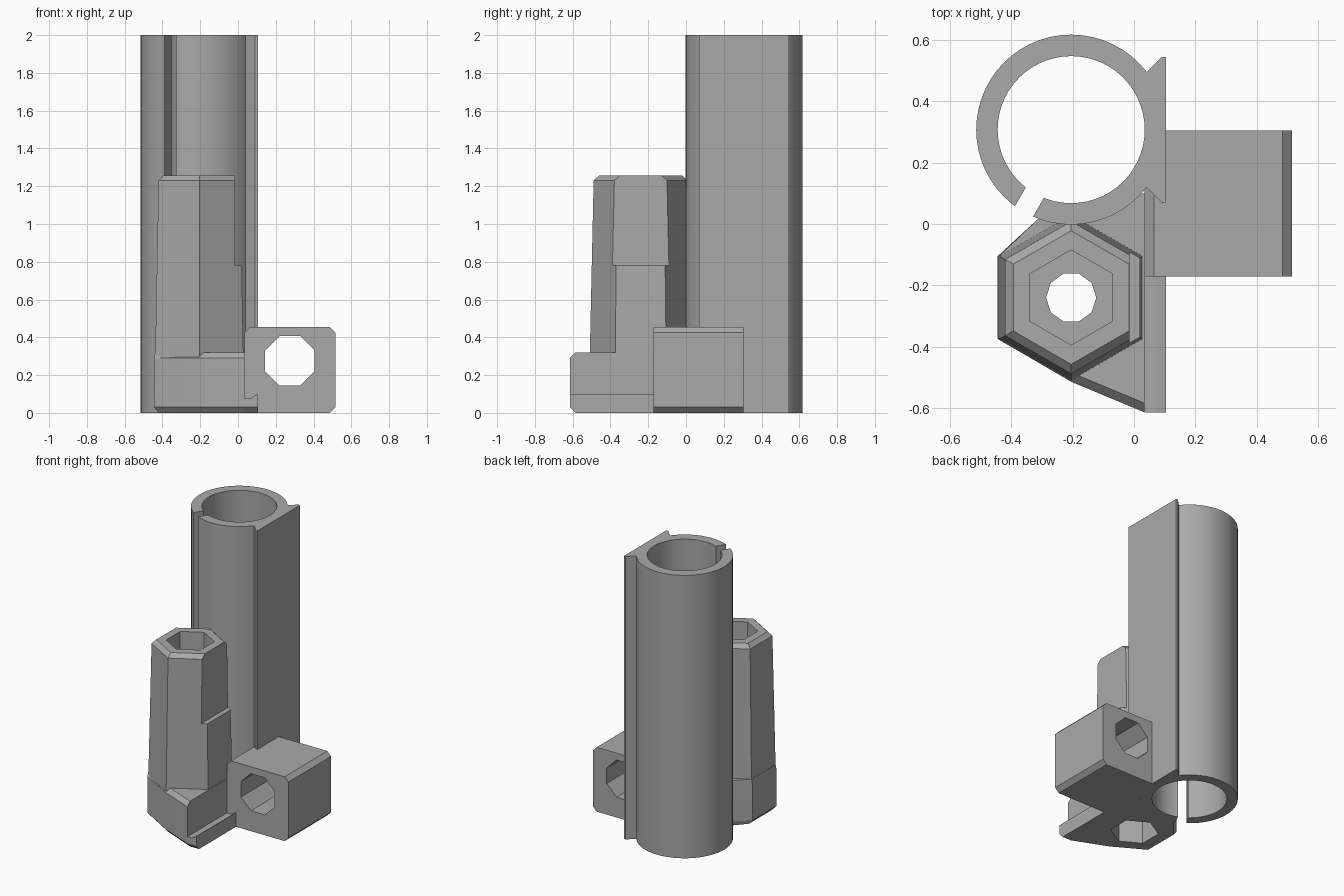
import bpy
from math import cos, sin, pi, radians

cube = bpy.data.objects.get("Cube")
if cube:
    bpy.data.objects.remove(cube)

grey = bpy.data.materials.new("plain grey")
grey.use_nodes = True
GREY = (0.4, 0.4, 0.4, 1)
grey.diffuse_color = GREY
grey.node_tree.nodes["Principled BSDF"].inputs["Base Color"].default_value = GREY


def loft(name, rings):
    """Closed solid through matching counter-clockwise rings of points."""
    n = len(rings[0])
    faces = [tuple(reversed(range(n))),
             tuple(range(n * (len(rings) - 1), n * len(rings)))]
    for r in range(len(rings) - 1):
        for i in range(n):
            a, b = r * n + i, r * n + (i + 1) % n
            faces.append((a, b, b + n, a + n))
    mesh = bpy.data.meshes.new(name)
    mesh.from_pydata([p for ring in rings for p in ring], [], faces)
    mesh.materials.append(grey)
    obj = bpy.data.objects.new(name, mesh)
    bpy.context.collection.objects.link(obj)
    return obj


def upright(name, levels):
    return loft(name, [[(x, y, z) for x, y in pts] for pts, z in levels])


def along_y(name, pts, y0, y1):
    # x-z profile swept front to back
    return loft(name, [[(x, y, z) for x, z in pts] for y in (y1, y0)])


def ngon(cx, cy, r, n, turn=0.0):
    return [(cx + r * cos(turn + 2 * pi * i / n),
             cy + r * sin(turn + 2 * pi * i / n)) for i in range(n)]


def combine(target, tool, operation):
    mod = target.modifiers.new(operation.lower(), 'BOOLEAN')
    mod.operation, mod.object, mod.solver = operation, tool, 'EXACT'
    bpy.context.view_layer.objects.active = target
    bpy.ops.object.modifier_apply(modifier=mod.name)
    bpy.data.objects.remove(tool)


TX, TY = -0.205, 0.308    # tube axis
PX, PY = -0.205, -0.24    # hexagonal post axis

# Tube body
body = upright("bearing_tube_bracket",
               [(ngon(TX, TY, 0.31, 56), 0), (ngon(TX, TY, 0.31, 56), 2)])

# Flat mounting rail beside the tube
rail = [(0, 0.2), (0.04, 0.12), (0.09, 0.07), (0.105, 0.07),
        (0.105, 0.545), (0.09, 0.545), (0.04, 0.495), (0, 0.42)]
combine(body, upright("mounting_rail", [(rail, 0), (rail, 2)]), 'UNION')

# Base with chamfered lower edge and stepped right side
back = [(0.105, 0.1), (-0.1, 0.1), (-0.27, 0.03), (-0.315, 0.015)]
low = [(-0.42, -0.105), (-0.42, -0.36), (PX, -0.485), (0.035, -0.585), (0.105, -0.585)]
mid = [(-0.445, -0.105), (-0.445, -0.375), (PX, -0.515), (0.035, -0.615), (0.105, -0.615)]
top = [(-0.44, -0.105), (-0.44, -0.372), (PX, -0.485), (0.035, -0.585), (0.105, -0.585)]
base = upright("base", [(low + back, 0), (mid + back, 0.03),
                        (mid + back, 0.29), (top + back, 0.32)])
step = [(0.035, 0.08), (0.07, 0.08), (0.13, 0.115), (0.13, 0.4), (0.035, 0.4)]
combine(base, along_y("step_cutter", step, -0.7, -0.1), 'DIFFERENCE')
combine(body, base, 'UNION')

# Tapered hexagonal post, flattened on its upper right face
post = upright("hex_post", [(ngon(PX, PY, r, 6, pi / 2), z)
                            for r, z in ((0.274, 0.1), (0.249, 1.23), (0.218, 1.258))])
flat = [(-0.015, 0.78), (0.1, 0.78), (0.1, 1.4), (-0.015, 1.4)]
combine(post, along_y("flat_cutter", flat, -0.6, 0.1), 'DIFFERENCE')
combine(body, post, 'UNION')

# Chamfered side block with an octagonal cross hole
block = [(0.035, 0), (0.485, 0), (0.515, 0.03), (0.515, 0.425),
         (0.485, 0.455), (0.065, 0.455), (0.035, 0.425)]
side = along_y("side_block", block, -0.172, 0.305)
combine(side, along_y("cross_hole", ngon(0.275, 0.275, 0.142, 8, pi / 8), -0.4, 0.5),
        'DIFFERENCE')
combine(body, side, 'UNION')

# Tube bore and the slanted slot in its wall
bore = ngon(TX, TY, 0.24, 56)
combine(body, upright("bore", [(bore, -0.1), (bore, 2.1)]), 'DIFFERENCE')
a = radians(240)
ux, uy = cos(a), sin(a)
slot = [(TX + d * ux - w * uy, TY + d * uy + w * ux)
        for d, w in ((0.1, -0.034), (0.34, -0.034), (0.34, 0.034), (0.1, 0.034))]
combine(body, upright("slot", [(slot, -0.1), (slot, 2.1)]), 'DIFFERENCE')

# Post sockets above and below, joined by a narrow hole
socket = ngon(PX, PY, 0.155, 6, pi / 2)
pin = ngon(PX, PY, 0.082, 10)
for name, pts, z0, z1 in (("upper_socket", socket, 0.5, 1.4),
                          ("lower_socket", socket, -0.1, 0.3),
                          ("pin_hole", pin, 0.2, 0.6)):
    combine(body, upright(name, [(pts, z0), (pts, z1)]), 'DIFFERENCE')

# Smooth the round tube while keeping the edges crisp
bpy.ops.object.select_all(action='DESELECT')
body.select_set(True)
bpy.context.view_layer.objects.active = body
bpy.ops.object.shade_smooth_by_angle(angle=radians(12))
